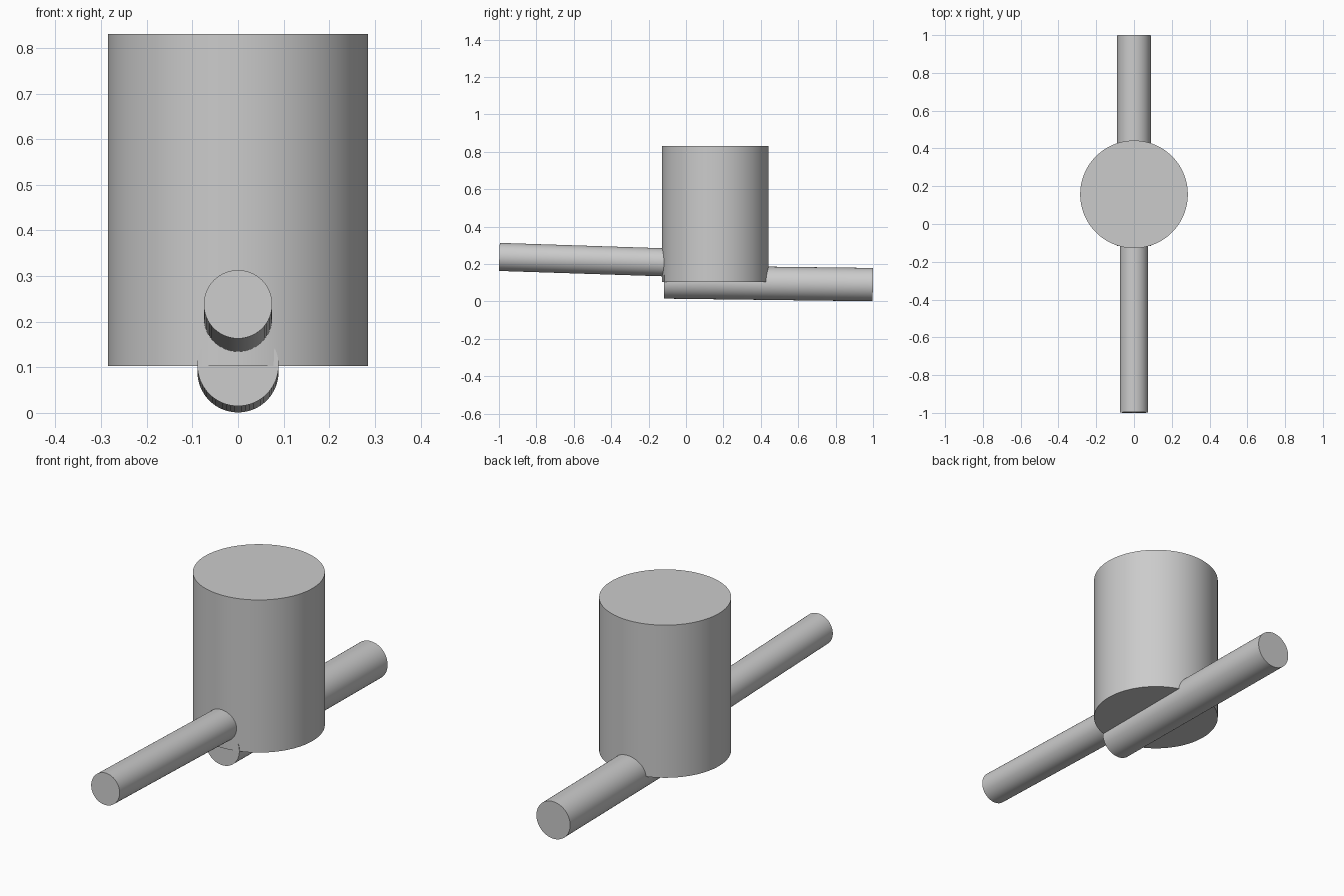
import bpy
from mathutils import Vector

cube = bpy.data.objects.get("Cube")
if cube:
    bpy.data.objects.remove(cube, do_unlink=True)

# Plain grey for every part
grey = bpy.data.materials.new("plain_grey")
grey.use_nodes = True
colour = (0.6, 0.6, 0.6, 1.0)
grey.diffuse_color = colour
grey.node_tree.nodes["Principled BSDF"].inputs["Base Color"].default_value = colour


def rod(name, start, end, radius, sides=96):
    """Smooth capped cylinder running from start to end."""
    start, end = Vector(start), Vector(end)
    axis = end - start
    bpy.ops.mesh.primitive_cylinder_add(
        vertices=sides, radius=radius, depth=axis.length,
        location=(start + end) / 2,
        rotation=axis.to_track_quat('Z', 'Y').to_euler())
    obj = bpy.context.object
    obj.name = name
    obj.data.materials.append(grey)
    bpy.ops.object.shade_smooth_by_angle()
    return obj


# Upright tank with a closed top and bottom
rod("tank", (0, 0.157, 0.103), (0, 0.157, 0.83), 0.285)

# Inlet pipe slopes down into the front of the tank
rod("front_pipe", (0, -0.998, 0.238), (0, 0.1, 0.202), 0.075, 64)

# Outlet pipe runs under the tank and out of the back
rod("rear_pipe", (0, -0.117, 0.104), (0, 0.999, 0.09), 0.089, 64)
